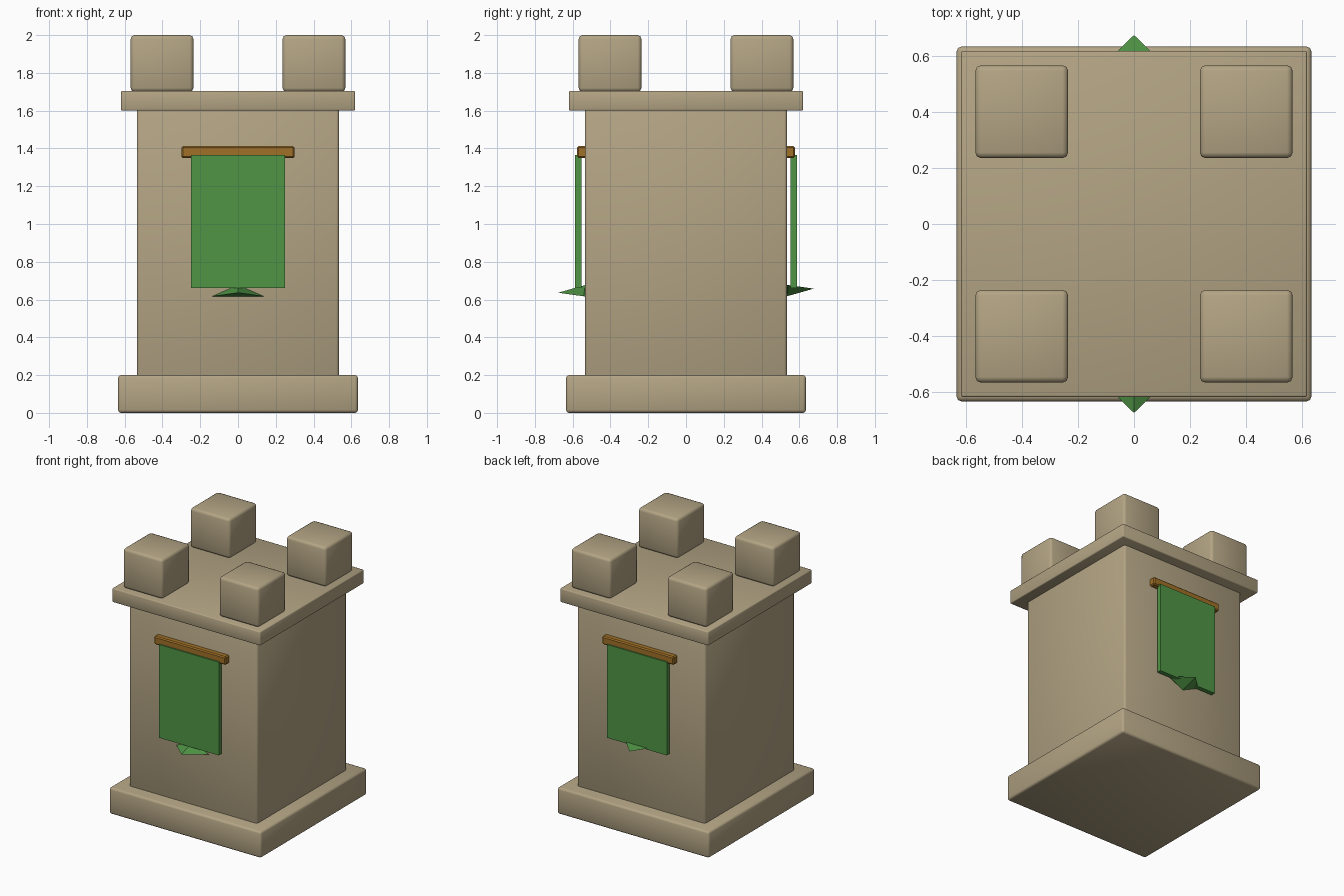
import bpy
import math

if "Cube" in bpy.data.objects:
    bpy.data.objects.remove(bpy.data.objects["Cube"])


def material(name, rgb):
    m = bpy.data.materials.new(name)
    m.diffuse_color = (*rgb, 1.0)
    m.use_nodes = True
    m.node_tree.nodes["Principled BSDF"].inputs["Base Color"].default_value = m.diffuse_color
    return m


STONE = material("tan_stone", (0.45, 0.37, 0.23))
CLOTH = material("green_cloth", (0.08, 0.30, 0.06))
WOOD = material("golden_wood", (0.35, 0.16, 0.02))


def box(name, x, y, z, mat, bevel=0.0, segments=2, smooth=False):
    """Box from (min, max) ranges, with optional rounded edges."""
    centre = [(a + b) / 2 for a, b in (x, y, z)]
    bpy.ops.mesh.primitive_cube_add(size=1, location=centre)
    ob = bpy.context.object
    ob.name = name
    ob.scale = [b - a for a, b in (x, y, z)]
    bpy.ops.object.transform_apply(location=False, rotation=False, scale=True)
    ob.data.materials.append(mat)
    if bevel:
        mod = ob.modifiers.new("rounded_edges", 'BEVEL')
        mod.width = bevel
        mod.segments = segments
    if smooth:
        bpy.ops.object.shade_smooth()
    return ob


def square(name, half, z, bevel):
    return box(name, (-half, half), (-half, half), z, STONE, bevel, 2, True)


# Tower body
square("base_plinth", 0.635, (0.0, 0.20), 0.016)
square("tower_shaft", 0.535, (0.18, 1.62), 0.015)
square("top_slab", 0.62, (1.60, 1.705), 0.007)

# Corner battlements
for sx, label_x in ((-1, "left"), (1, "right")):
    for sy, label_y in ((-1, "front"), (1, "back")):
        cx, cy, h = 0.402 * sx, 0.402 * sy, 0.166
        box(f"battlement_{label_y}_{label_x}", (cx - h, cx + h), (cy - h, cy + h),
            (1.70, 2.0), STONE, 0.02, 2, True)

# Hanging banners on the front and back
for s, label in ((-1, "front"), (1, "back")):
    box(f"banner_rod_{label}", (-0.30, 0.30), sorted((0.525 * s, 0.577 * s)),
        (1.35, 1.412), WOOD, 0.008, 1)
    box(f"banner_cloth_{label}", (-0.25, 0.25), sorted((0.553 * s, 0.587 * s)),
        (0.66, 1.365), CLOTH)

    # Flat four-sided pyramid tip, tilted, pointing up in front and down at the back
    bpy.ops.mesh.primitive_cone_add(
        vertices=4, radius1=0.136, radius2=0, depth=0.06,
        location=(0, 0.538 * s, 0.647),
        rotation=(math.radians(-8 if s < 0 else 172), 0, 0))
    tip = bpy.context.object
    tip.name = f"banner_tip_{label}"
    tip.data.materials.append(CLOTH)
